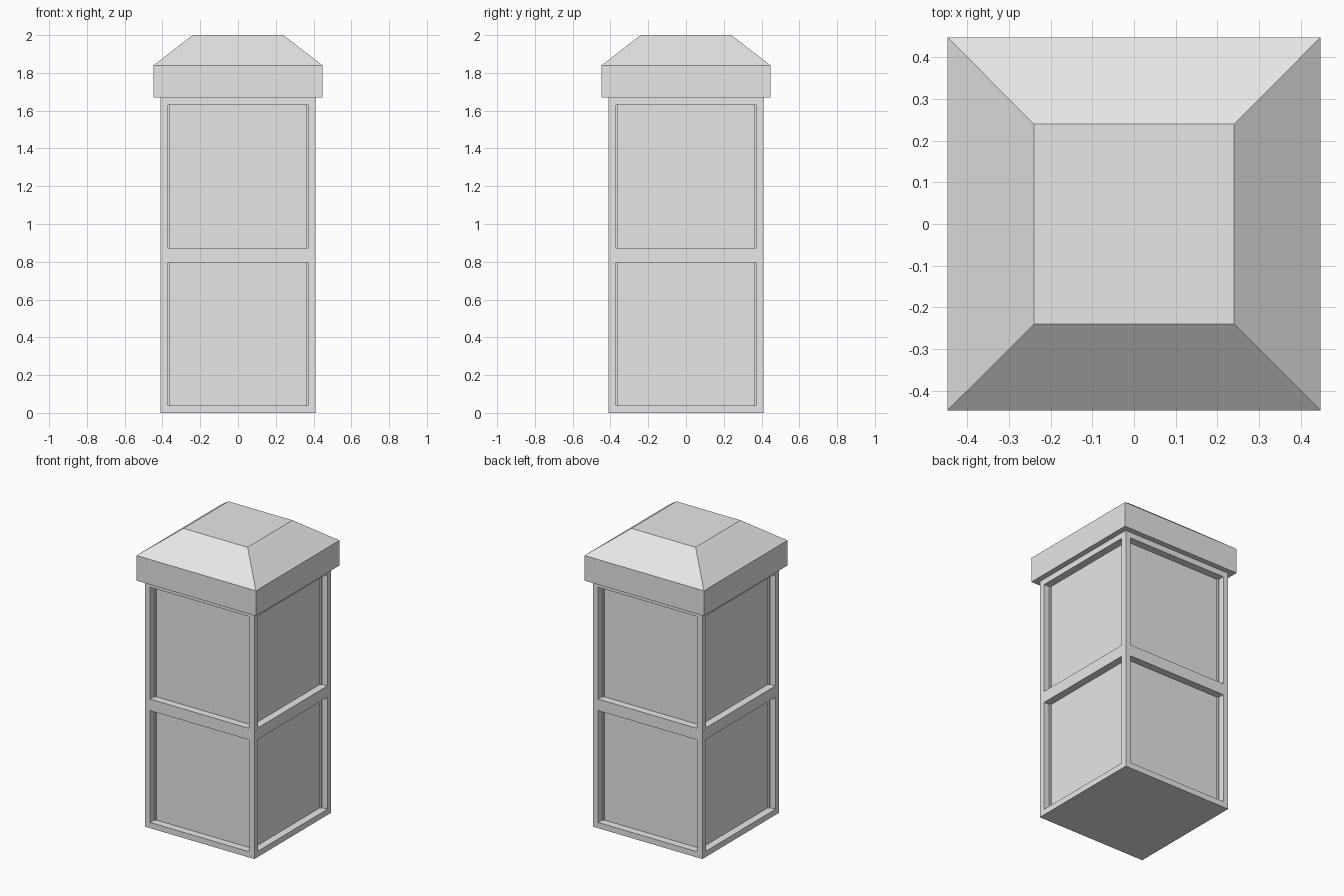
import bpy, bmesh
from mathutils import Matrix

if "Cube" in bpy.data.objects:
    bpy.data.objects.remove(bpy.data.objects["Cube"])

grey = bpy.data.materials.new("stone_grey")
grey.diffuse_color = (0.8, 0.8, 0.8, 1)
grey.use_nodes = True
grey.node_tree.nodes["Principled BSDF"].inputs["Base Color"].default_value = grey.diffuse_color


def finish(name, bm):
    bmesh.ops.recalc_face_normals(bm, faces=bm.faces)
    mesh = bpy.data.meshes.new(name)
    bm.to_mesh(mesh)
    bm.free()
    mesh.materials.append(grey)
    bpy.context.collection.objects.link(bpy.data.objects.new(name, mesh))


def box(half, z0, z1):
    bm = bmesh.new()
    bmesh.ops.create_cube(bm, size=1, matrix=Matrix.Translation((0, 0, (z0 + z1) / 2))
                          @ Matrix.Diagonal((2 * half, 2 * half, z1 - z0, 1)))
    return bm


# Pillar body: box split at mid height, each side face gets a sunken panel
body_h, depth, frame = 1.67, 0.05, 0.055
bm = box(0.41, 0, body_h)
bmesh.ops.bisect_plane(bm, geom=bm.verts[:] + bm.edges[:] + bm.faces[:],
                       plane_co=(0, 0, body_h / 2), plane_no=(0, 0, 1))
bm.normal_update()
panels = [f for f in bm.faces if abs(f.normal.z) < 0.5]
bmesh.ops.inset_individual(bm, faces=panels, thickness=frame)
sunk = bmesh.ops.extrude_discrete_faces(bm, faces=panels)["faces"]
bm.normal_update()
for f in sunk:
    bmesh.ops.translate(bm, verts=f.verts[:], vec=-f.normal.copy() * depth)
finish("pillar_body", bm)

# Cap: overhanging slab with a tapered top
bm = box(0.447, body_h, 1.84)
bm.normal_update()
top = [f for f in bm.faces if f.normal.z > 0.5]
new = bmesh.ops.extrude_discrete_faces(bm, faces=top)["faces"][0]
for v in new.verts:
    v.co.x *= 0.24 / 0.447
    v.co.y *= 0.24 / 0.447
    v.co.z = 2.0
finish("pillar_cap", bm)
